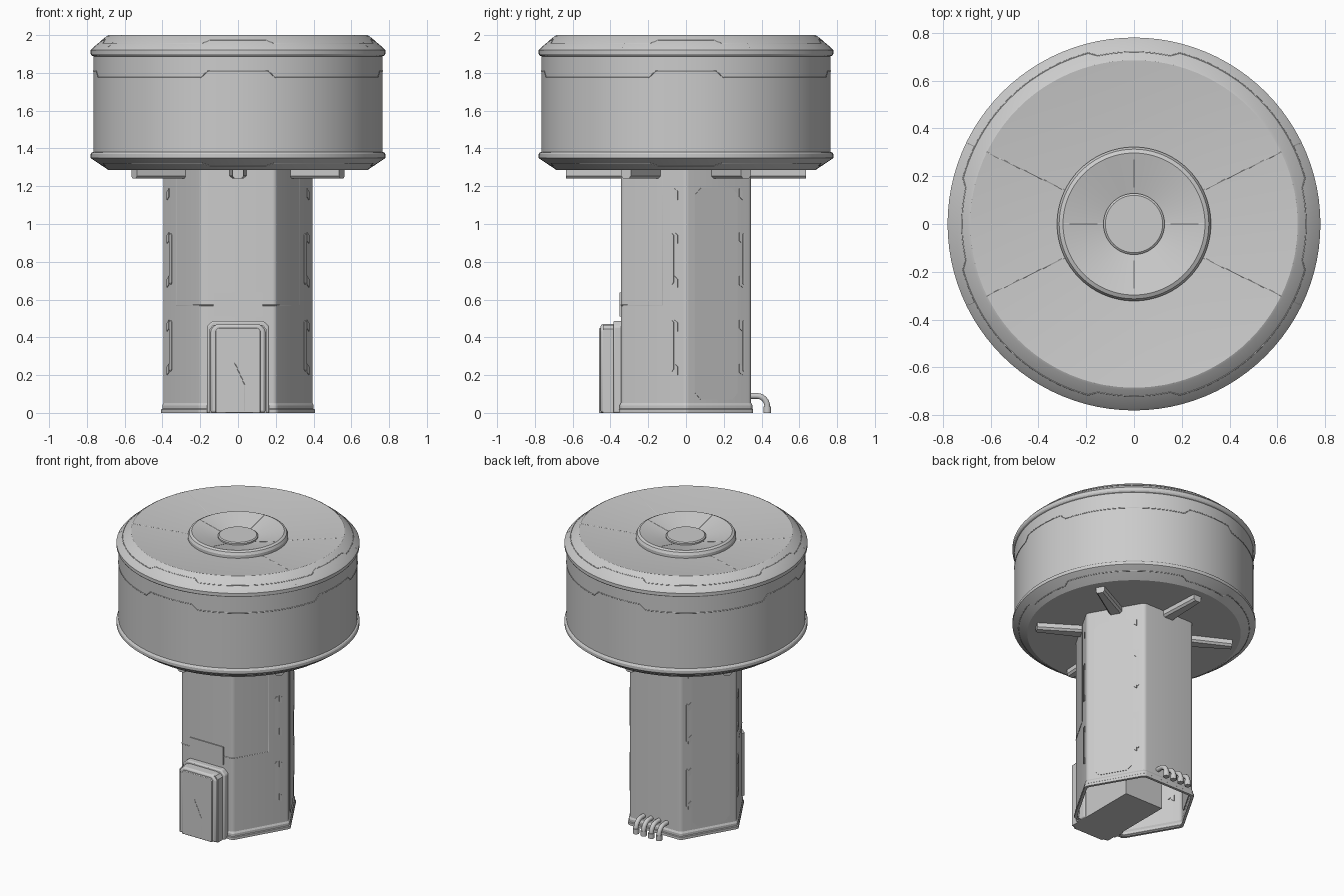
import bpy, bmesh, math
from mathutils import Vector

if "Cube" in bpy.data.objects:
    bpy.data.objects.remove(bpy.data.objects["Cube"])

APO = 0.35                      # hexagonal column apothem


def finish(bm, name, bevel=0.0, segs=2):
    bmesh.ops.recalc_face_normals(bm, faces=bm.faces)
    me = bpy.data.meshes.new(name)
    bm.to_mesh(me)
    bm.free()
    ob = bpy.data.objects.new(name, me)
    bpy.context.collection.objects.link(ob)
    if bevel:
        m = ob.modifiers.new("bevel", 'BEVEL')
        m.width, m.segments, m.limit_method = bevel, segs, 'ANGLE'
    bpy.ops.object.select_all(action='DESELECT')
    ob.select_set(True)
    bpy.context.view_layer.objects.active = ob
    bpy.ops.object.shade_smooth_by_angle(angle=math.radians(25))
    return ob


def revolve(name, profile, n=96):
    """Spin an (r, z) profile about z; ends on the axis close it."""
    bm = bmesh.new()
    vs = [bm.verts.new((r, 0, z)) for r, z in profile]
    es = [bm.edges.new(p) for p in zip(vs, vs[1:])]
    bmesh.ops.spin(bm, geom=vs + es, axis=(0, 0, 1), cent=(0, 0, 0),
                   steps=n, angle=2 * math.pi)
    bmesh.ops.remove_doubles(bm, verts=bm.verts, dist=1e-5)
    return finish(bm, name)


def plate(name, deg, pts, d0, d1, bevel=0.0):
    """Extrude an (s, z) outline from distance d0 to d1 along a face direction."""
    a = math.radians(deg)
    n, t = Vector((math.cos(a), math.sin(a), 0)), Vector((-math.sin(a), math.cos(a), 0))
    bm = bmesh.new()
    f = bm.faces.new([bm.verts.new(n * d0 + t * s + Vector((0, 0, z))) for s, z in pts])
    g = bmesh.ops.extrude_face_region(bm, geom=[f])['geom']
    bmesh.ops.translate(bm, vec=n * (d1 - d0),
                        verts=[v for v in g if isinstance(v, bmesh.types.BMVert)])
    return finish(bm, name, bevel)


def chamfered(s0, s1, z0, z1, c):
    return [(s0 + c, z0), (s1 - c, z0), (s1, z0 + c), (s1, z1 - c),
            (s1 - c, z1), (s0 + c, z1), (s0, z1 - c), (s0, z0 + c)]


def tube(name, pts, r, cyclic=False, res=1):
    cu = bpy.data.curves.new(name, 'CURVE')
    cu.dimensions, cu.bevel_depth, cu.bevel_resolution = '3D', r, res
    sp = cu.splines.new('POLY')
    sp.points.add(len(pts) - 1)
    for p, q in zip(sp.points, pts):
        p.co = (*q, 1)
    sp.use_cyclic_u = cyclic
    cu.use_fill_caps = True
    ob = bpy.data.objects.new(name, cu)
    bpy.context.collection.objects.link(ob)
    return ob


def hexagon(apo, round_r=0.03):
    """Hexagon outline with rounded corners, flat face to the front."""
    pts = []
    for k in range(6):
        c = math.radians(60 * k)
        d = (apo - round_r) / math.cos(math.pi / 6)
        for j in (-30, -15, 0, 15, 30):
            a = c + math.radians(j)
            pts.append((d * math.cos(c) + round_r * math.cos(a),
                        d * math.sin(c) + round_r * math.sin(a)))
    return pts


def hex_loft(name, rings):
    """Open hexagonal shell through (apothem, z) rings."""
    bm = bmesh.new()
    loops = [[bm.verts.new((x, y, z)) for x, y in hexagon(a)] for a, z in rings]
    for A, B in zip(loops, loops[1:]):
        for i in range(len(A)):
            j = (i + 1) % len(A)
            bm.faces.new((A[i], A[j], B[j], B[i]))
    return finish(bm, name)


# Tank with flanges, bevels and dished roof
revolve("tank", [
    (0, 1.285), (0.685, 1.285), (0.77, 1.342), (0.78, 1.35), (0.78, 1.37), (0.775, 1.378),
    (0.766, 1.382), (0.766, 1.888), (0.775, 1.892), (0.78, 1.9), (0.78, 1.92), (0.77, 1.932),
    (0.695, 1.995), (0.685, 2.0), (0.32, 1.955), (0, 1.95)])

# Roof hub: raised ring, funnel and centre cap
revolve("roof_ring", [(0.322, 1.94), (0.322, 1.975), (0.313, 1.992), (0.297, 2.0),
                      (0.128, 1.958), (0.128, 1.945)])
revolve("roof_cap", [(0.128, 1.94), (0.128, 1.968), (0.12, 1.974), (0, 1.974)], 48)

# Roof seams
for i, deg in enumerate((26, 154, 206, 334)):
    a = math.radians(deg)
    tube(f"roof_seam_{i}", [(r * math.cos(a), r * math.sin(a), z) for r, z in
                            ((0.32, 1.953), (0.685, 1.998), (0.77, 1.93))], 0.003)
for i in range(4):
    a = math.radians(90 * i)
    tube(f"hub_seam_{i}", [(r * math.cos(a), r * math.sin(a), z) for r, z in
                           ((0.128, 1.957), (0.297, 1.998))], 0.003)


def stepped_ring(name, r_hi, z_hi, r_lo, z_lo):
    """Trim line that steps to a second level around each of the four sides."""
    pts = []
    for q in range(4):
        for d in range(-45, 45, 3):
            hi = abs(d) <= 12
            r, z = (r_hi, z_hi) if hi else (r_lo, z_lo)
            a = math.radians(90 * q + d)
            pts.append((r * math.cos(a), r * math.sin(a), z))
    tube(name, pts, 0.003, True)


stepped_ring("tank_side_line", 0.766, 1.81, 0.766, 1.775)
stepped_ring("tank_top_line", 0.719, 1.973, 0.74, 1.956)
stepped_ring("tank_bottom_line", 0.719, 1.309, 0.74, 1.323)

# Support struts under the tank, one per column face
for i in range(6):
    a = math.radians(30 + 60 * i)
    bm = bmesh.new()
    sec = lambda r, w: [bm.verts.new((r * math.cos(a) - s * math.sin(a),
                                      r * math.sin(a) + s * math.cos(a), z))
                        for s, z in ((-w, 1.29), (-w, 1.255), (-w + .012, 1.242),
                                     (w - .012, 1.242), (w, 1.255), (w, 1.29))]
    A, B = sec(0.33, 0.045), sec(0.635, 0.03)
    bm.faces.new(A)
    bm.faces.new(B)
    for j in range(6):
        k = (j + 1) % 6
        bm.faces.new((A[j], A[k], B[k], B[j]))
    finish(bm, f"tank_strut_{i}")

# Hollow column with base flange
hex_loft("column", [(0.338, 0.0), (0.356, 0.0), (0.356, 0.018), (0.351, 0.022),
                    (0.351, 0.04), (0.345, 0.052), (0.345, 1.29)])

# Upper front cladding seam wrapping three faces
tube("cladding_seam", [(-0.325, -0.125, 1.28), (-0.325, -0.125, 0.57), (-0.203, -0.337, 0.57),
                       (-0.19, -0.345, 0.57), (0.19, -0.345, 0.57), (0.203, -0.337, 0.57),
                       (0.325, -0.125, 0.57), (0.325, -0.125, 1.28)], 0.003)

# Side panels, corner bars and small clips, mirrored left and right
for side, m in (("right", 1), ("left", -1)):
    back, front = (30, -30) if m > 0 else (150, 210)
    flip = lambda pts: [(m * s, z) for s, z in pts]
    plate(f"{side}_back_panel", back, flip(chamfered(-0.145, 0.115, 0.07, 1.19, 0.035)),
          0.34, 0.348)
    for z0 in (0.22, 0.68):
        plate(f"{side}_front_bar_{z0}", front, flip(chamfered(0.1, 0.125, z0, z0 + 0.27, 0.01)),
              0.34, 0.35)
        plate(f"{side}_back_bar_{z0}", back, flip(chamfered(0.145, 0.16, z0, z0 + 0.27, 0.006)),
              0.34, 0.35)
    for k in range(5):
        z = 0.24 + 0.232 * k
        clip = [(0.0, z - 0.025), (0.02, z - 0.04), (0.02, z + 0.005), (0.0, z + 0.02)]
        plate(f"{side}_front_clip_{k}", front, flip([(s + 0.13, h) for s, h in clip]), 0.34, 0.349)
        plate(f"{side}_back_clip_{k}", back, flip([(s + 0.125, h) for s, h in clip]), 0.34, 0.349)

# Entrance: block running into the column, outer frame, raised surround and door
arch = lambda w, h, c: [(-w, 0), (w, 0), (w, h - c), (w - c, h), (-w + c, h), (-w, h - c)]
plate("entrance_block", 270, arch(0.15, 0.465, 0.02), -0.1, 0.44)
plate("entrance_collar", 270, arch(0.165, 0.487, 0.03), 0.3, 0.385, 0.008)
plate("entrance_surround", 270, arch(0.145, 0.47, 0.03), 0.36, 0.452, 0.012)
plate("door", 270, arch(0.118, 0.45, 0.015), 0.4, 0.46, 0.004)
tube("door_seam", [(-0.02, -0.459, 0.27), (0.035, -0.459, 0.15), (0.035, -0.459, 0.01)], 0.002)

# Plate above the door
plate("door_sign", 270, [(-0.13, 0.51), (0.13, 0.51), (0.13, 0.637), (-0.13, 0.637)], 0.34, 0.352)

# Bent outlet pipes at the back
for i in range(4):
    x = -0.09 + 0.06 * i
    bend = [(x, 0.375 + 0.055 * math.sin(t), 0.035 + 0.055 * math.cos(t))
            for t in (math.pi / 12 * k for k in range(7))]
    tube(f"pipe_{i}", [(x, 0.32, 0.09)] + bend + [(x, 0.43, 0.0)], 0.016, res=3)
    tube(f"pipe_foot_{i}", [(x, 0.43, 0.0), (x, 0.43, 0.035)], 0.021, res=3)
